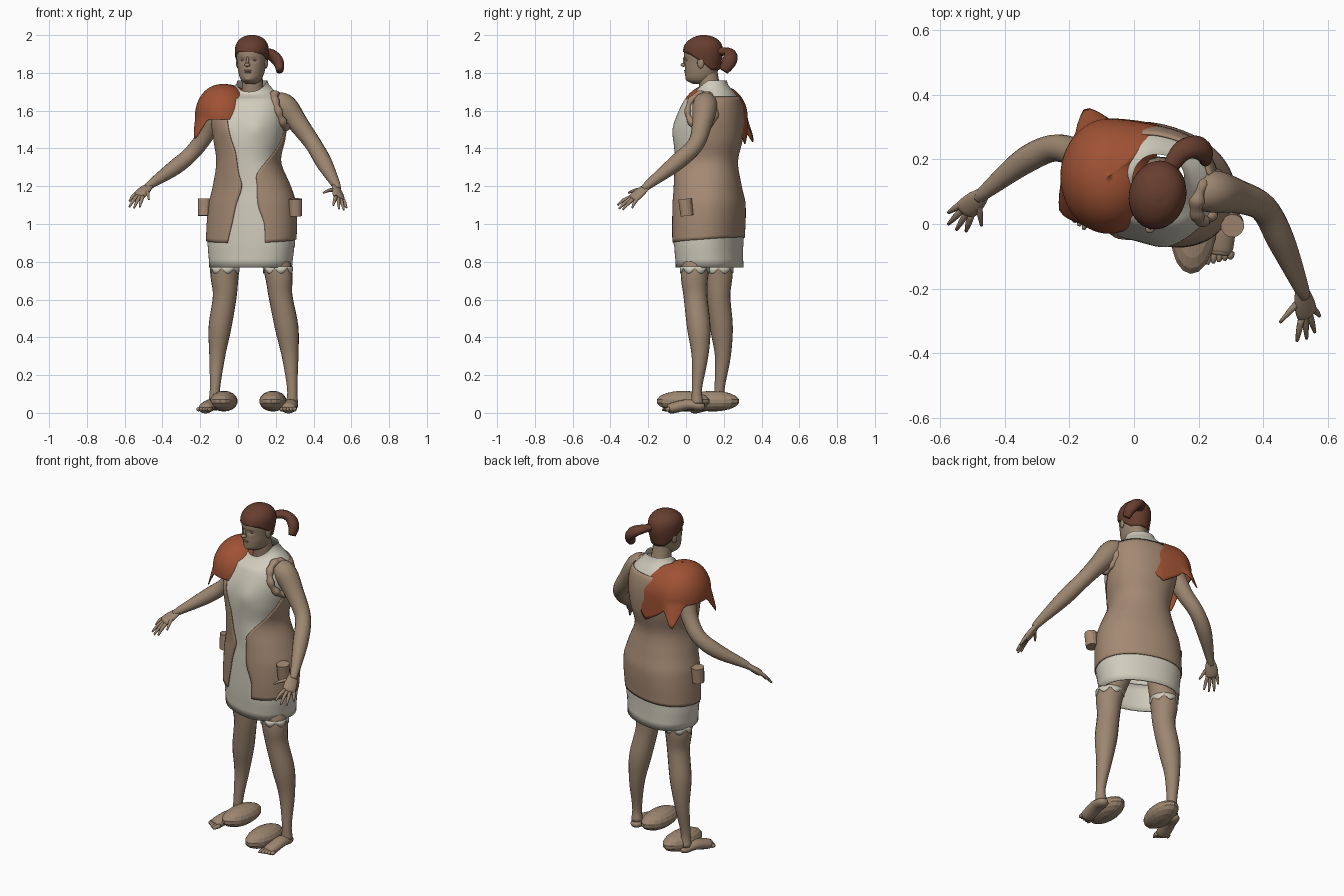
import bpy, bmesh, math
from mathutils import Vector, Matrix

if "Cube" in bpy.data.objects:
    bpy.data.objects.remove(bpy.data.objects["Cube"])


def material(name, rgb):
    m = bpy.data.materials.new(name)
    m.use_nodes = True
    m.diffuse_color = (*rgb, 1)
    m.node_tree.nodes["Principled BSDF"].inputs["Base Color"].default_value = (*rgb, 1)
    return m


SKIN = material("skin brown", (.335, .24, .163))
VEST = material("vest tan", (.37, .25, .17))
CREAM = material("cream cloth", (.63, .6, .5))
HAIR = material("dark auburn", (.135, .048, .028))
CAPE = material("rust orange", (.35, .085, .035))


def sample(table, t):
    """Smooth interpolation of rows keyed by their first column."""
    t = min(max(t, table[0][0]), table[-1][0])
    i = max(k for k in range(len(table) - 1) if table[k][0] <= t)
    a, b = table[i], table[i + 1]
    p, q = table[max(i - 1, 0)], table[min(i + 2, len(table) - 1)]
    h = b[0] - a[0]
    s = (t - a[0]) / h
    out = []
    for c in range(1, len(a)):
        m0 = (b[c] - p[c]) / (b[0] - p[0]) * h
        m1 = (q[c] - a[c]) / (q[0] - a[0]) * h
        d = b[c] - a[c]
        out.append(a[c] + s * m0 + s * s * (3 * d - 2 * m0 - m1) + s ** 3 * (m0 + m1 - 2 * d))
    return out


def finish(bm, name, mat, thick=0, smooth=True):
    bmesh.ops.recalc_face_normals(bm, faces=bm.faces)
    me = bpy.data.meshes.new(name)
    bm.to_mesh(me)
    bm.free()
    me.materials.append(mat)
    for f in me.polygons:
        f.use_smooth = smooth
    ob = bpy.data.objects.new(name, me)
    bpy.context.collection.objects.link(ob)
    if thick:
        ob.modifiers.new("thickness", 'SOLIDIFY').thickness = thick


def surface(name, fn, nu, nv, mat, closed=True, caps=False, thick=0):
    """Grid surface from fn(u, v), both running 0 to 1."""
    bm = bmesh.new()
    n = nu if closed else nu + 1
    rows = [[bm.verts.new(fn(i / nu, j / nv)) for i in range(n)] for j in range(nv + 1)]
    for a, b in zip(rows, rows[1:]):
        for i in range(nu):
            k = (i + 1) % n
            bm.faces.new((a[i], a[k], b[k], b[i]))
    if caps:
        bm.faces.new(rows[0])
        bm.faces.new(rows[-1])
    finish(bm, name, mat, thick)


def tube(name, pts, mat, ref=(.3, 1, .1), flat=1, sides=16, steps=5):
    """Round limb through (x, y, z, radius) points."""
    rows = [(i, *p) for i, p in enumerate(pts)]
    last = len(rows) - 1

    def fn(u, v):
        t = v * last
        x, y, z, r = sample(rows, t)
        d = Vector(sample(rows, t + .05)[:3]) - Vector(sample(rows, t - .05)[:3])
        n1 = d.cross(Vector(ref)).normalized()
        n2 = n1.cross(d).normalized()
        a = u * math.tau
        return Vector((x, y, z)) + r * (math.cos(a) * n1 + flat * math.sin(a) * n2)
    surface(name, fn, sides, last * steps, mat, caps=True)


def ball(name, loc, size, mat, yaw=0, seg=20, smooth=True):
    bm = bmesh.new()
    m = Matrix.Translation(loc) @ Matrix.Rotation(math.radians(yaw), 4, 'Z') @ Matrix.Diagonal((*size, 1))
    bmesh.ops.create_uvsphere(bm, u_segments=seg, v_segments=seg // 2, radius=1, matrix=m)
    finish(bm, name, mat, smooth=smooth)


def power(c, e):
    return math.copysign(abs(c) ** e, c)


# Torso: height, centre x, centre y, half width, half depth, yaw
BODY = [(.77, .067, .125, .222, .168, -20), (.9, .07, .12, .236, .172, -20),
        (1.1, .077, .122, .228, .176, -19), (1.2, .073, .115, .2, .166, -18),
        (1.33, .057, .106, .163, .16, -16), (1.45, .06, .115, .182, .176, -15),
        (1.56, .06, .125, .195, .172, -14), (1.65, .065, .137, .178, .145, -14),
        (1.70, .07, .142, .13, .11, -13), (1.735, .075, .138, .09, .085, -12),
        (1.76, .075, .135, .08, .08, -12)]


def body(deg, z, grow=0.0):
    cx, cy, rx, ry, yaw = sample(BODY, z)
    a, w = math.radians(deg), math.radians(yaw)
    lx = (rx + grow) * power(math.cos(a), .9)
    ly = (ry + grow) * power(math.sin(a), .9)
    if ly < 0:  # chest, and a neckline that dips in front
        ly -= .012 * math.exp(-((abs(lx) - .085) / .05) ** 2 - ((z - 1.5) / .06) ** 2)
        z -= .06 * max(0, z - 1.66) / .1 * abs(math.sin(a))
    return Vector((cx + lx * math.cos(w) - ly * math.sin(w), cy + lx * math.sin(w) + ly * math.cos(w), z))


surface("shirt", lambda u, v: body(u * 360, .88 + v * .88), 56, 44, CREAM)
surface("skirt", lambda u, v: body(u * 360, .77 + v * .17, -.002 if v else 0), 56, 4, CREAM, thick=.008)

# Vest wraps the back; each row gives height and the two front edge angles
OPENING = [(.9, -59, -105), (1.0, -61, -100), (1.1, -70, -96), (1.2, -69, -90), (1.27, -64, -93),
           (1.38, -22, -97), (1.45, -6, -104), (1.55, 8, -110), (1.675, 20, -122)]


def vest(u, v):
    z = .9 + v * .775
    left, right = sample(OPENING, z)
    deg = left + u * (right + 360 - left)
    wave = (1 - v) ** 6
    p = body(deg, z, .007)
    p.z += .015 * wave * (1 + math.sin(math.radians(deg)))
    return p


surface("vest", vest, 60, 40, VEST, closed=False, thick=.006)


# Gathered armhole around the left shoulder
def armhole(u, v):
    a, b = u * math.tau, v * math.tau
    n = Vector((.85, -.2, .3)).normalized()
    e1 = n.cross(Vector((0, 1, 0))).normalized()
    e2 = n.cross(e1)
    r = e1 * math.cos(a) * 1.2 + e2 * math.sin(a)
    k = .017 + .003 * math.sin(9 * a)
    return Vector((.225, .085, 1.6)) + r * (.076 + k * math.cos(b)) + n * k * 1.4 * math.sin(b)


surface("armhole_cuff", armhole, 48, 10, VEST)

# Pouches on both hips
for side, loc, tilt in (("left", (.305, 0, 1.088), .12), ("right", (-.178, .14, 1.088), -.06)):
    bm = bmesh.new()
    m = Matrix.Translation(loc) @ Matrix.Rotation(tilt, 4, 'X')
    bmesh.ops.create_cone(bm, cap_ends=True, segments=14, radius1=.034, radius2=.036, depth=.09, matrix=m)
    finish(bm, side + "_pouch", VEST, smooth=False)

# Shoulder cape: a dome with hanging points (azimuth, width, drop, flare)
POINTS = [(212, 24, .11, .2), (112, 22, .13, .3), (66, 34, .13, .02)]


def cape(u, v):
    deg = u * 360
    a = math.radians(deg)
    t = min(v / .75, 1) * math.pi / 2
    k = max(v - .75, 0) / .25
    drop, flare = .015, 0
    for az, wide, d, f in POINTS:
        w = max(0, 1 - abs(deg - az) / wide)
        drop += d * w
        flare += f * w
    r = math.sin(t) ** .9 * (1 + flare * k)
    spread = 1 + 1.1 * math.exp(-((deg - 62) / 24) ** 2)
    return Vector((-.078 + .15 * r * math.cos(a) * spread, .148 + .178 * r * math.sin(a),
                   1.568 + .173 * math.cos(t) - drop * k))


surface("shoulder_cape", cape, 60, 24, CAPE, thick=.005)

# Arms: shoulder to wrist
tube("left_arm", [(.2, .1, 1.64, .06), (.25, .1, 1.62, .066), (.32, .085, 1.53, .053), (.4, .05, 1.42, .044),
                  (.455, -.05, 1.325, .043), (.515, -.19, 1.215, .025), (.527, -.225, 1.185, .018)], SKIN)
tube("right_arm", [(-.1, .17, 1.64, .06), (-.13, .19, 1.57, .06), (-.18, .22, 1.46, .046), (-.25, .235, 1.37, .042),
                   (-.34, .195, 1.295, .041), (-.455, .105, 1.215, .024), (-.485, .08, 1.19, .017)], SKIN)

# Hands: wrist, knuckle centre, fingertips with the thumb last
HANDS = {"left": ((.516, -.2, 1.205), (.535, -.275, 1.14),
                  [(.575, -.285, 1.085), (.56, -.335, 1.075), (.535, -.355, 1.08), (.505, -.362, 1.1), (.452, -.305, 1.165)]),
         "right": ((-.465, .097, 1.208), (-.52, .045, 1.155),
                   [(-.575, .035, 1.12), (-.575, .0, 1.09), (-.55, -.018, 1.085), (-.52, -.022, 1.09), (-.472, -.005, 1.13)])}
for side, (wrist, knuckle, tips) in HANDS.items():
    w, k = Vector(wrist), Vector(knuckle)
    spread = (Vector(tips[0]) - Vector(tips[3])).normalized()
    tube(side + "_palm", [(*w, .021), (*w.lerp(k, .5), .034), (*k, .036), (*w.lerp(k, 1.15), .02)],
         SKIN, ref=spread.cross(k - w), flat=.5)
    for i, tip in enumerate(tips):
        e = Vector(tip)
        s = w.lerp(k, .35) if i == 4 else k + spread * (.025 - .0165 * i)
        mid = s.lerp(e, .55) + Vector((0, 0, .006))
        tube(f"{side}_finger_{i + 1}", [(*s, .011), (*mid, .0095), (*e, .005)], SKIN, sides=8, steps=3)

# Legs: path, heel, ball of foot, oval centre and yaw
LEGS = {"left": ([(.165, .08, .9, .07), (.212, .047, .75, .074), (.225, .05, .62, .063), (.258, .068, .45, .062),
                  (.276, .074, .3, .044), (.287, .058, .13, .027), (.286, .06, .05, .032)],
                 (.284, .075), (.268, -.07), (.185, -.015, .062), -4),
        "right": ([(-.045, .165, .9, .07), (-.07, .172, .75, .076), (-.07, .172, .62, .063), (-.096, .188, .45, .06),
                   (-.11, .195, .3, .042), (-.122, .178, .13, .027), (-.125, .18, .05, .032)],
                  (-.122, .195), (-.17, .05), (-.075, .142, .062), -8)}
for side, (path, heel, ball_of_foot, oval, yaw) in LEGS.items():
    tube(side + "_leg", path, SKIN, ref=(0, 1, 0), sides=20)
    h, b = Vector((*heel, .036)), Vector((*ball_of_foot, .026))
    d = (b - h).normalized()
    across = Vector((-d.y, d.x, 0))
    instep = h.lerp(b, .45) + Vector((0, 0, .012))
    tube(side + "_foot", [(*(h - d * .025), .015), (*h, .033), (*instep, .04),
                          (*b, .04), (*(b + d * .025), .03)], SKIN, ref=(0, 0, 1), flat=.72)
    outer = 1 if side == "left" else -1
    for i in range(5):
        root = b + across * outer * (i - 2) * .017 + d * .012
        root.z = .02
        tip = root + d * (.048 - .006 * i)
        tube(f"{side}_toe_{i + 1}", [(*root, .012), (*root.lerp(tip, .6), .011), (*tip, .005)], SKIN, sides=8, steps=3)
    ball(side + "_oval", oval, (.072, .142, .055), SKIN, yaw, 18, False)
    c = path[1]

    def hem(u, v, c=c):  # torn cloth edge around the thigh
        a = u * math.tau
        tooth = .03 * abs(math.sin(3.5 * a))
        return Vector((c[0] + .079 * math.cos(a), c[1] + .079 * math.sin(a), .775 - (.008 + tooth) * v))
    surface(side + "_torn_hem", hem, 42, 2, CREAM, thick=.003)

# Head: height, front, back, half width (local depth, yawed as a whole)
HEAD = [(1.742, -.055, .02, .025), (1.76, -.088, .05, .05), (1.80, -.096, .076, .067), (1.85, -.098, .09, .075),
        (1.90, -.101, .1, .081), (1.94, -.094, .096, .079), (1.97, -.07, .078, .064), (1.99, -.035, .045, .038),
        (1.998, -.006, .012, .008)]
TURN = Matrix.Translation((.073, .09, 0)) @ Matrix.Rotation(math.radians(-13), 4, 'Z')


def head(u, z, grow=0.0):
    a = u * math.tau
    front, back, rx = sample(HEAD, z)
    mid, ry = (front + back) / 2, (back - front) / 2
    x, y = (rx + grow) * math.cos(a), mid + (ry + grow) * math.sin(a)
    if y < 0 and not grow:  # eye sockets
        y += .009 * math.exp(-((abs(x) - .031) / .016) ** 2 - ((z - 1.868) / .012) ** 2)
    return TURN @ Vector((x, y, z))


surface("head", lambda u, v: head(u, 1.742 + .25 * v), 48, 40, SKIN, caps=True)
tube("neck", [(.08, .145, 1.64, .066), (.078, .125, 1.73, .056), (.075, .11, 1.82, .053)], SKIN)


def hair(u, v):
    s = math.sin(u * math.tau)
    low = 1.868 + (.04 * min(1, -s * 1.6) if s < 0 else -.056 * min(1, s * 1.4))
    z = low + (1.998 - low) * (1 - (1 - v) ** 1.6)
    return head(u, z, .007) + Vector((0, 0, .002))


surface("hair_cap", hair, 40, 20, HAIR, caps=True)
tube("ponytail", [(.105, .165, 1.915, .024), (.145, .222, 1.91, .032), (.185, .238, 1.89, .038),
                  (.215, .226, 1.855, .038), (.222, .2, 1.81, .026)], HAIR, ref=(.6, .6, 1), flat=.75, sides=12)

# Facial features
FACE = [("nose_bridge", (0, -.098, 1.862), (.008, .012, .026)), ("nose_tip", (0, -.106, 1.842), (.015, .016, .01)),
        ("upper_lip", (0, -.093, 1.812), (.022, .009, .005)), ("lower_lip", (0, -.092, 1.803), (.019, .009, .005)),
        ("chin", (0, -.08, 1.772), (.024, .015, .016))]
for s, side in ((1, "left"), (-1, "right")):
    FACE += [(side + "_ear", (s * .077, .005, 1.853), (.009, .019, .03)),
             (side + "_eye", (s * .031, -.076, 1.867), (.013, .01, .006))]
for name, loc, size in FACE:
    ball(name, TURN @ Vector(loc), size, SKIN, -13, 14)
